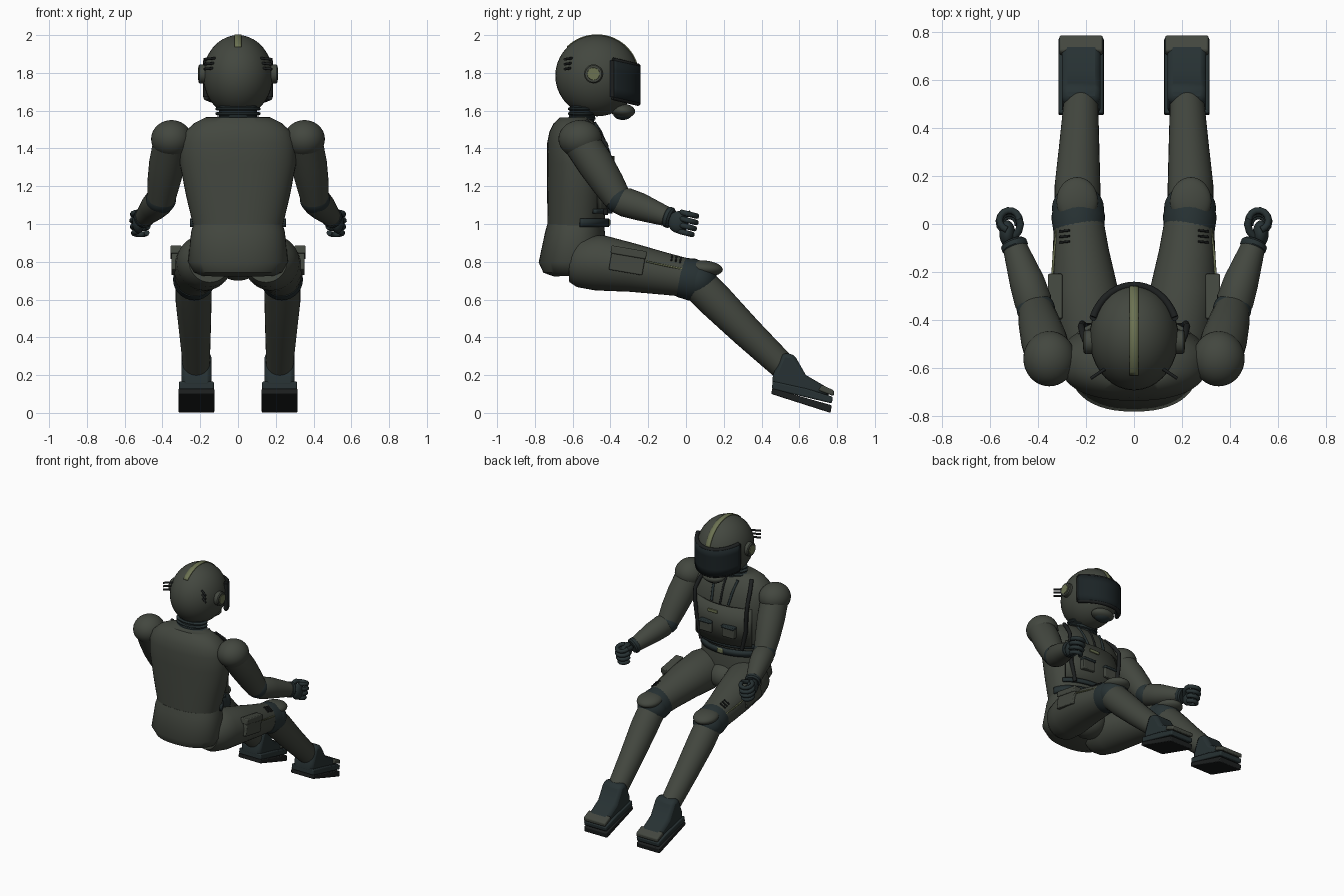
import bpy, bmesh
from math import sin, cos, pi, radians
from mathutils import Vector, Matrix

cube = bpy.data.objects.get("Cube")
if cube:
    bpy.data.objects.remove(cube)


def material(name, rgb, rough=0.7):
    m = bpy.data.materials.new(name)
    m.use_nodes = True
    m.diffuse_color = (*rgb, 1)
    shader = m.node_tree.nodes["Principled BSDF"]
    shader.inputs["Base Color"].default_value = (*rgb, 1)
    shader.inputs["Roughness"].default_value = rough
    return m


SUIT = material("suit_grey_green", (0.056, 0.063, 0.05))
GEAR = material("dark_slate", (0.02, 0.031, 0.033))
VISOR = material("visor_dark", (0.011, 0.017, 0.019))
OLIVE = material("pale_olive", (0.15, 0.17, 0.085))
TRIM = material("black_trim", (0.012, 0.014, 0.014))


def finish(name, bm, mat, angle=40):
    bmesh.ops.recalc_face_normals(bm, faces=bm.faces[:])
    mesh = bpy.data.meshes.new(name)
    bm.to_mesh(mesh)
    bm.free()
    mesh.materials.append(mat)
    for p in mesh.polygons:
        p.use_smooth = True
    mesh.set_sharp_from_angle(angle=radians(angle))
    ob = bpy.data.objects.new(name, mesh)
    bpy.context.collection.objects.link(ob)
    return ob


def loft(name, mat, rings, ref=(1, 0, 0), bent=False, power=2, n=28):
    """Skin over cross-sections (x, y, z, radius along ref, other radius)."""
    bm = bmesh.new()
    pts = [Vector(r[:3]) for r in rings]
    loops = []
    for i, r in enumerate(rings):
        a, b = (max(i - 1, 0), min(i + 1, len(pts) - 1)) if bent else (0, -1)
        d = (pts[b] - pts[a]).normalized()
        u = Vector(ref)
        u = (u - d * u.dot(d)).normalized()
        v = d.cross(u)
        loop = []
        for k in range(n):
            c, s = cos(2 * pi * k / n), sin(2 * pi * k / n)
            c = abs(c) ** (2 / power) * (1 if c > 0 else -1)
            s = abs(s) ** (2 / power) * (1 if s > 0 else -1)
            loop.append(bm.verts.new(pts[i] + u * c * r[3] + v * s * r[-1]))
        loops.append(loop)
    for p, q in zip(loops, loops[1:]):
        for k in range(n):
            bm.faces.new((p[k], p[(k + 1) % n], q[(k + 1) % n], q[k]))
    bm.faces.new(loops[0])
    bm.faces.new(loops[-1])
    return finish(name, bm, mat)


def tube(name, mat, pts, r, ref=(1, 0, 0)):
    return loft(name, mat, [(*p, r) for p in pts], ref, True, n=10)


def ball(name, mat, c, radii, tilt=0):
    bm = bmesh.new()
    m = Matrix.Translation(c) @ Matrix.Rotation(tilt, 4, 'X') @ Matrix.Diagonal((*radii, 1))
    bmesh.ops.create_uvsphere(bm, u_segments=36, v_segments=20, radius=1, matrix=m)
    return finish(name, bm, mat)


def bevel(ob, width):
    b = ob.modifiers.new("bevel", 'BEVEL')
    b.width, b.segments, b.limit_method = width, 2, 'ANGLE'
    return ob


def box(name, mat, c, size, tilt=0, width=0.006, roll=0):
    bm = bmesh.new()
    m = (Matrix.Translation(c) @ Matrix.Rotation(tilt, 4, 'X')
         @ Matrix.Rotation(roll, 4, 'Y') @ Matrix.Diagonal((*size, 1)))
    bmesh.ops.create_cube(bm, size=1, matrix=m)
    return bevel(finish(name, bm, mat), width)


def prism(name, mat, profile, x, half, width):
    """Side profile (y, z) extruded across x."""
    bm = bmesh.new()
    f = bm.faces.new([bm.verts.new((x - half, *p)) for p in profile])
    ext = bmesh.ops.extrude_face_region(bm, geom=[f])["geom"]
    bmesh.ops.translate(bm, vec=(2 * half, 0, 0),
                        verts=[v for v in ext if isinstance(v, bmesh.types.BMVert)])
    return bevel(finish(name, bm, mat), width)


def shell(name, mat, f, nu, nv, thick):
    """Curved plate from a function of u, v in 0..1."""
    bm = bmesh.new()
    g = [[bm.verts.new(f(i / nu, j / nv)) for j in range(nv + 1)] for i in range(nu + 1)]
    for i in range(nu):
        for j in range(nv):
            bm.faces.new((g[i][j], g[i + 1][j], g[i + 1][j + 1], g[i][j + 1]))
    ob = finish(name, bm, mat)
    s = ob.modifiers.new("thickness", 'SOLIDIFY')
    s.thickness, s.offset = thick, 0
    return ob


# Helmet with crest stripe, visor and mask
HY, HZ = -0.472, 1.785
ball("helmet", SUIT, (0, HY, HZ), (0.185, 0.22, 0.215))


def crest(u, v):
    a = radians(15 + 120 * u)
    return ((v - 0.5) * 0.036, HY + 0.221 * cos(a), HZ + 0.216 * sin(a))


def visor(u, v):
    a = radians(-68 + 136 * u)
    front = cos(a)
    low, high = 1.69 - 0.05 * front, 1.885 - 0.05 * front
    return (0.183 * sin(a), HY + 0.005 + 0.212 * cos(a), low + (high - low) * v)


shell("crest_stripe", OLIVE, crest, 24, 2, 0.006)
shell("visor", VISOR, visor, 28, 4, 0.03)
for edge, v in (("lower", 0), ("upper", 1)):
    tube(edge + "_visor_rim", TRIM, [visor(i / 24, v) for i in range(25)], 0.015, (0, 0, 1))
for side, u in (("right", 0), ("left", 1)):
    tube(side + "_visor_rim", TRIM, [visor(u, 0), visor(u, 1)], 0.015)
ball("mask", SUIT, (0, -0.335, 1.6), (0.085, 0.066, 0.038), -0.1)
ball("mask_lip", GEAR, (0, -0.335, 1.583), (0.06, 0.05, 0.032))

# Neck with ribbed collar
loft("neck", GEAR, [(0, -0.56, 1.5, 0.1, 0.068), (0, -0.54, 1.66, 0.1, 0.068)])
for i in range(3):
    z = 1.55 + 0.025 * i
    loft("collar_ring", GEAR, [(0, -0.552, z + dz, 0.12 - d, 0.074 - d)
         for dz, d in ((0, 0.01), (0.006, 0), (0.013, 0), (0.019, 0.01))])

# Torso and pelvis
loft("torso", SUIT, [(0, -0.585, 0.97, 0.232, 0.148), (0, -0.575, 1.15, 0.275, 0.16),
     (0, -0.57, 1.32, 0.308, 0.165), (0, -0.582, 1.43, 0.305, 0.153), (0, -0.588, 1.49, 0.28, 0.135),
     (0, -0.592, 1.535, 0.23, 0.108), (0, -0.592, 1.565, 0.17, 0.075)], power=2.3, n=48)
loft("pelvis", SUIT, [(0, -0.58, 0.725, 0.19, 0.12), (0, -0.59, 0.745, 0.235, 0.165),
     (0, -0.6, 0.8, 0.265, 0.18), (0, -0.588, 0.96, 0.248, 0.158),
     (0, -0.585, 1.0, 0.235, 0.15)], power=2.3, n=48)
ball("crotch", SUIT, (0, -0.48, 0.8), (0.12, 0.12, 0.1))


# Vest, belt and chest kit
def wrap(rx, ry, low, high, spread):
    def f(u, v):
        a = radians(spread * (2 * u - 1))
        return (rx * sin(a), -0.575 + ry * cos(a), low + (high - low) * v)
    return f


shell("vest_panel", SUIT, wrap(0.29, 0.185, 1.08, 1.36, 52), 24, 2, 0.025)
shell("vest_hem", GEAR, wrap(0.265, 0.175, 1.055, 1.08, 60), 24, 1, 0.02)
shell("belt", GEAR, wrap(0.247, 0.16, 0.985, 1.03, 85), 28, 1, 0.015)
box("buckle", OLIVE, (0, -0.406, 1.008), (0.05, 0.012, 0.035))
box("chest_badge", OLIVE, (0.04, -0.374, 1.31), (0.08, 0.009, 0.022), 0, 0.002)
tube("zip", TRIM, [(0, -0.405, 1.36), (0, -0.428, 1.43), (0, -0.452, 1.49), (0, -0.485, 1.54)], 0.007)
for s, side in ((1, "left_"), (-1, "right_")):
    def P(x, y, z, *r):
        return (s * x, y, z, *r)

    # Chest pouches, straps and hoses
    box(side + "chest_pouch", SUIT, P(0.095, -0.382, 1.185), (0.1, 0.04, 0.08))
    box(side + "pouch_flap", GEAR, P(0.095, -0.374, 1.222), (0.106, 0.045, 0.018))
    tube(side + "harness_strap", TRIM, [P(0.17, -0.425, 1.05), P(0.205, -0.425, 1.2),
         P(0.215, -0.415, 1.33), P(0.22, -0.425, 1.42), P(0.21, -0.465, 1.48),
         P(0.18, -0.53, 1.545)], 0.014)
    tube(side + "collar_strap", GEAR, [P(0.07, -0.405, 1.37), P(0.08, -0.437, 1.45),
         P(0.095, -0.485, 1.535)], 0.009)

    # Ear cups and helmet fins
    loft(side + "ear_cup", SUIT, [P(0.15, -0.49, 1.795, 0.05), P(0.203, -0.49, 1.795, 0.05),
         P(0.209, -0.49, 1.795, 0.044)], (0, 0, 1))
    loft(side + "ear_disc", OLIVE, [P(0.2, -0.49, 1.795, 0.035), P(0.213, -0.49, 1.795, 0.032)], (0, 0, 1))
    for i in range(3):
        z = 1.82 + 0.026 * i
        tube(side + "helmet_fin", TRIM, [P(0.1, -0.59, z + 0.008), P(0.18, -0.642, z)], 0.007, (0, 0, 1))

    # Arm
    ball(side + "shoulder", SUIT, P(0.352, -0.56, 1.45), (0.108, 0.115, 0.1))
    loft(side + "upper_arm", SUIT, [P(0.352, -0.56, 1.44, 0.096), P(0.375, -0.48, 1.32, 0.096),
         P(0.395, -0.41, 1.21, 0.086), P(0.407, -0.36, 1.13, 0.074)])
    ball(side + "elbow", GEAR, P(0.408, -0.355, 1.13), (0.08, 0.073, 0.075))
    loft(side + "forearm", SUIT, [P(0.409, -0.365, 1.125, 0.066), P(0.42, -0.32, 1.115, 0.078),
         P(0.445, -0.24, 1.09, 0.073), P(0.497, -0.09, 1.035, 0.05)])
    loft(side + "wrist_cuff", GEAR, [P(0.491, -0.105, 1.04, 0.05), P(0.494, -0.099, 1.038, 0.056),
         P(0.5, -0.082, 1.032, 0.056), P(0.503, -0.073, 1.029, 0.046)])

    # Gripping hand
    ball(side + "palm", GEAR, P(0.527, -0.04, 1.01), (0.033, 0.055, 0.058))
    for i, reach in enumerate((0.041, 0.044, 0.041, 0.035)):
        arc = [radians(-75 + 26 * k) for k in range(11)]
        tube(side + "finger", GEAR, [P(0.518 + reach * cos(a), 0.016 - 0.006 * i + reach * sin(a),
             1.052 - 0.033 * i - 0.25 * reach * sin(a)) for a in arc], 0.0145, (0, 0, 1))
    tube(side + "thumb", GEAR, [P(0.505, -0.06, 1.03), P(0.48, -0.03, 1.045), P(0.472, 0.0, 1.052),
         P(0.48, 0.022, 1.055)], 0.016, (0, 0, 1))

    # Thigh with pouch, piping and ribs
    loft(side + "thigh", SUIT, [P(0.15, -0.6, 0.8, 0.11), P(0.16, -0.56, 0.8, 0.135),
         P(0.178, -0.46, 0.795, 0.148), P(0.205, -0.28, 0.768, 0.138, 0.128),
         P(0.222, -0.12, 0.738, 0.118, 0.112), P(0.231, 0.02, 0.713, 0.102, 0.1)], n=36)
    box(side + "thigh_pouch", SUIT, P(0.325, -0.31, 0.805), (0.055, 0.18, 0.125), -0.17)
    box(side + "thigh_pouch_flap", SUIT, P(0.328, -0.303, 0.85), (0.06, 0.19, 0.042), -0.17)
    tube(side + "thigh_piping", OLIVE, [P(0.339, -0.21, 0.802), P(0.333, -0.12, 0.782),
         P(0.319, -0.01, 0.76)], 0.005)
    for i in range(3):
        box(side + "thigh_rib", TRIM, P(0.288, -0.075 + 0.023 * i, 0.82 - 0.005 * i),
            (0.05, 0.009, 0.014), -0.17, 0.002, s * 0.6)

    # Knee and shin
    loft(side + "knee_cuff", GEAR, [P(0.23, -0.03, 0.718, 0.105), P(0.232, 0.03, 0.706, 0.112),
         P(0.233, 0.085, 0.696, 0.1)])
    ball(side + "knee", GEAR, P(0.233, 0.065, 0.7), (0.108, 0.1, 0.1))
    ball(side + "knee_pad", SUIT, P(0.236, 0.095, 0.765), (0.086, 0.1, 0.042), -0.08)
    loft(side + "shin", SUIT, [P(0.235, 0.06, 0.69, 0.095), P(0.235, 0.16, 0.59, 0.095),
         P(0.228, 0.32, 0.43, 0.084), P(0.22, 0.53, 0.23, 0.07)])

    # Boot with split sole
    prism(side + "boot", GEAR, [(0.455, 0.135), (0.46, 0.2), (0.51, 0.318), (0.572, 0.31),
          (0.635, 0.2), (0.755, 0.13), (0.76, 0.085)], s * 0.22, 0.08, 0.03)
    prism(side + "upper_sole", GEAR, [(0.455, 0.125), (0.458, 0.168), (0.64, 0.128),
          (0.778, 0.085), (0.772, 0.05)], s * 0.22, 0.093, 0.008)
    prism(side + "toe_cap", SUIT, [(0.7, 0.12), (0.72, 0.148), (0.785, 0.118), (0.782, 0.088)],
          s * 0.22, 0.09, 0.008)
    prism(side + "lower_sole", TRIM, [(0.452, 0.1), (0.456, 0.13), (0.772, 0.04), (0.765, 0.0)],
          s * 0.22, 0.095, 0.006)
